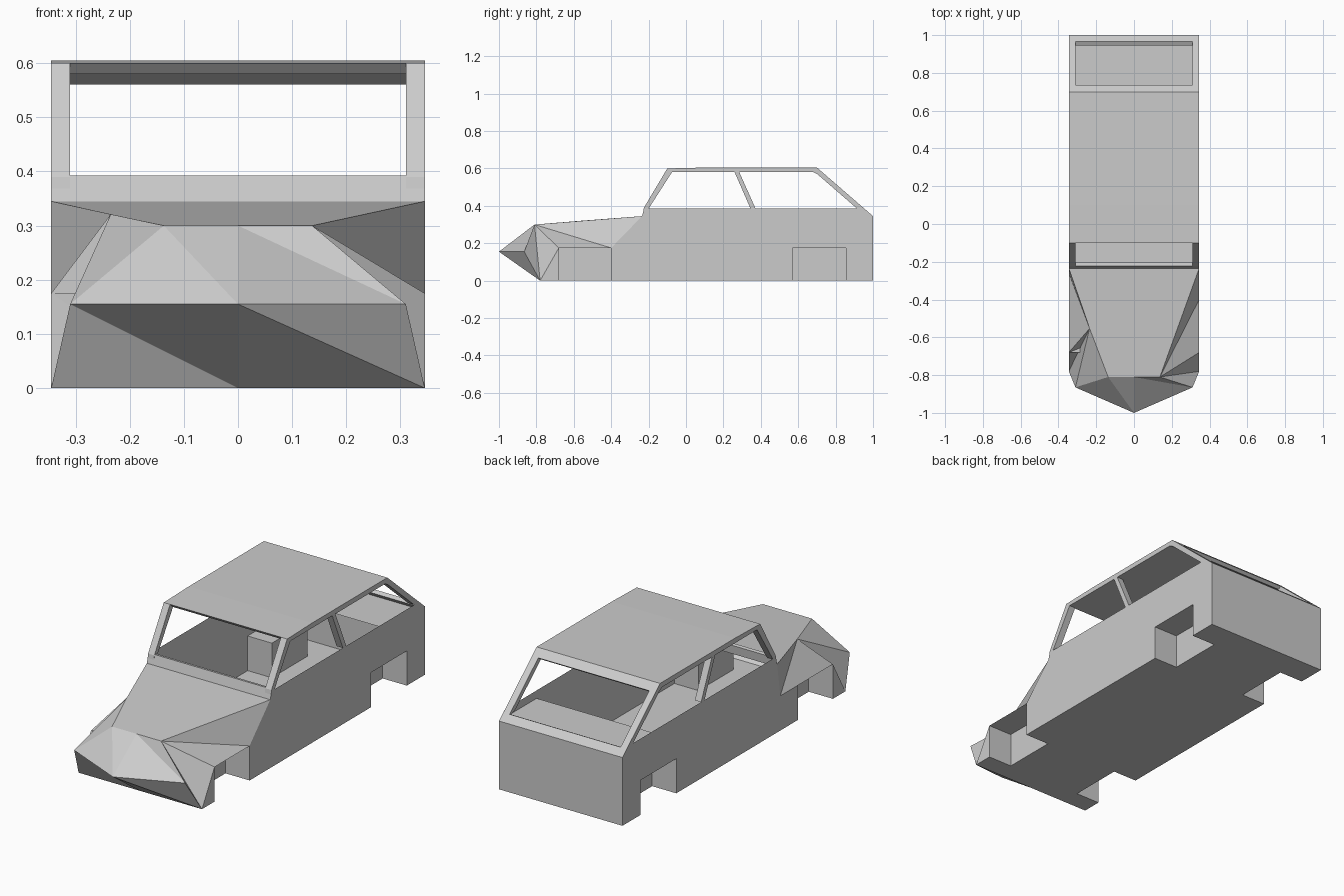
import bpy, bmesh

if "Cube" in bpy.data.objects:
    bpy.data.objects.remove(bpy.data.objects["Cube"])

W, WI, WELL = 0.345, 0.31, 0.21   # half width, inside of pillars, inside of wheel wells
SIDES = (-1, 1)


def mesh(name, faces, solid=False):
    """Build an object from polygons given as point lists."""
    bm = bmesh.new()
    for pts in faces:
        bm.faces.new([bm.verts.new(p) for p in pts])
    bmesh.ops.remove_doubles(bm, verts=bm.verts, dist=0.0005)
    bmesh.ops.recalc_face_normals(bm, faces=bm.faces)
    me = bpy.data.meshes.new(name)
    bm.to_mesh(me)
    bm.free()
    ob = bpy.data.objects.new(name, me)
    bpy.context.collection.objects.link(ob)
    return ob


def prism(name, profile, x0, x1):
    """Extrude a (y, z) profile across x."""
    a = [(x0, y, z) for y, z in profile]
    b = [(x1, y, z) for y, z in profile]
    n = len(a)
    sides = [[a[i], a[(i + 1) % n], b[(i + 1) % n], b[i]] for i in range(n)]
    return mesh(name, [a, b[::-1]] + sides)


# Lower body: side walls, tail panel, floor, wheel wells
body = []
wells = ((-0.68, -0.40), (0.57, 0.855))
HW = 0.175
for s in SIDES:
    wall = [(-0.235, 0.345), (-0.225, 0.385), (0.954, 0.385), (1, 0.345), (1, 0),
            (0.855, 0), (0.855, HW), (0.57, HW), (0.57, 0), (-0.40, 0), (-0.40, HW)]
    if s < 0:
        wall.append((-0.26, HW))
    body.append([(s * W, y, z) for y, z in wall])
    for y0, y1 in wells:
        o, i = s * W, s * WELL
        body.append([(i, y0, 0), (i, y1, 0), (i, y1, HW), (i, y0, HW)])
        body.append([(o, y0, HW), (o, y1, HW), (i, y1, HW), (i, y0, HW)])
        for y in (y0, y1):
            body.append([(o, y, 0), (i, y, 0), (i, y, HW), (o, y, HW)])
body.append([(-W, 1, 0), (W, 1, 0), (W, 1, 0.345), (-W, 1, 0.345)])
edge = [-0.78] + [y for w in wells for y in w] + [1]
for k in range(5):
    w = WELL if k in (1, 3) else W
    y0, y1 = edge[k], edge[k + 1]
    body.append([(-w, y0, 0), (w, y0, 0), (w, y1, 0), (-w, y1, 0)])

# Faceted hood, nose and fenders
B, A, C, D, E, F, K = {}, {}, {}, {}, {}, {}, {}
for s in SIDES:
    B[s], A[s] = (s * W, -0.235, 0.345), (s * 0.137, -0.81, 0.30)
    C[s] = (s * W, -0.40 if s > 0 else -0.26, HW)
    D[s], E[s] = (s * W, -0.68, HW), (s * W, -0.78, 0)
    F[s], K[s] = (s * WI, -0.865, 0.155), (s * W, -0.68, 0)
M, T, N = (0, -0.81, 0.30), (0, -1, 0.155), (0, -0.78, 0)
G = (-0.235, -0.553, 0.321)
body.append([B[1], A[1], M, A[-1], G, B[-1]])
for s, peak in ((1, A[1]), (-1, G)):
    rim = [B[s], C[s], D[s], E[s], F[s]]
    body += [[peak, p, q] for p, q in zip(rim, rim[1:])]
    body.append([K[s], E[s], D[s]])
body += [[G, F[-1], A[-1]], [A[-1], F[-1], T], [A[-1], T, M], [M, T, F[1]], [M, F[1], A[1]],
         [F[-1], E[-1], N], [F[-1], N, T], [T, N, E[1]], [T, E[1], F[1]]]
mesh("body_shell", body)

# Roof and window frames
prism("roof", [(-0.10, 0.60), (0.10, 0.605), (0.70, 0.605), (0.69, 0.58), (-0.08, 0.58)], -W, W)
prism("windshield_sill", [(-0.235, 0.345), (-0.222, 0.393), (-0.205, 0.39), (-0.21, 0.345)], -W, W)
prism("rear_window_header", [(0.70, 0.605), (0.737, 0.573), (0.722, 0.561), (0.68, 0.58)], -W, W)
prism("rear_window_sill", [(0.965, 0.375), (1, 0.345), (0.96, 0.345), (0.945, 0.365)], -W, W)
mesh("rear_shelf", [[(-W, 0.70, 0.345), (W, 0.70, 0.345), (W, 1, 0.345), (-W, 1, 0.345)]])

# Pillars on both sides
pillars = {
    "front_pillar": [(-0.23, 0.36), (-0.225, 0.39), (-0.10, 0.60), (-0.075, 0.58), (-0.20, 0.385)],
    "middle_pillar": [(0.345, 0.385), (0.26, 0.58), (0.285, 0.58), (0.372, 0.385)],
    "rear_pillar": [(0.70, 0.605), (1, 0.345), (0.915, 0.385), (0.69, 0.58)],
}
for name, profile in pillars.items():
    for s in SIDES:
        prism(name + ("_left" if s < 0 else "_right"), profile, s * WI, s * W)
